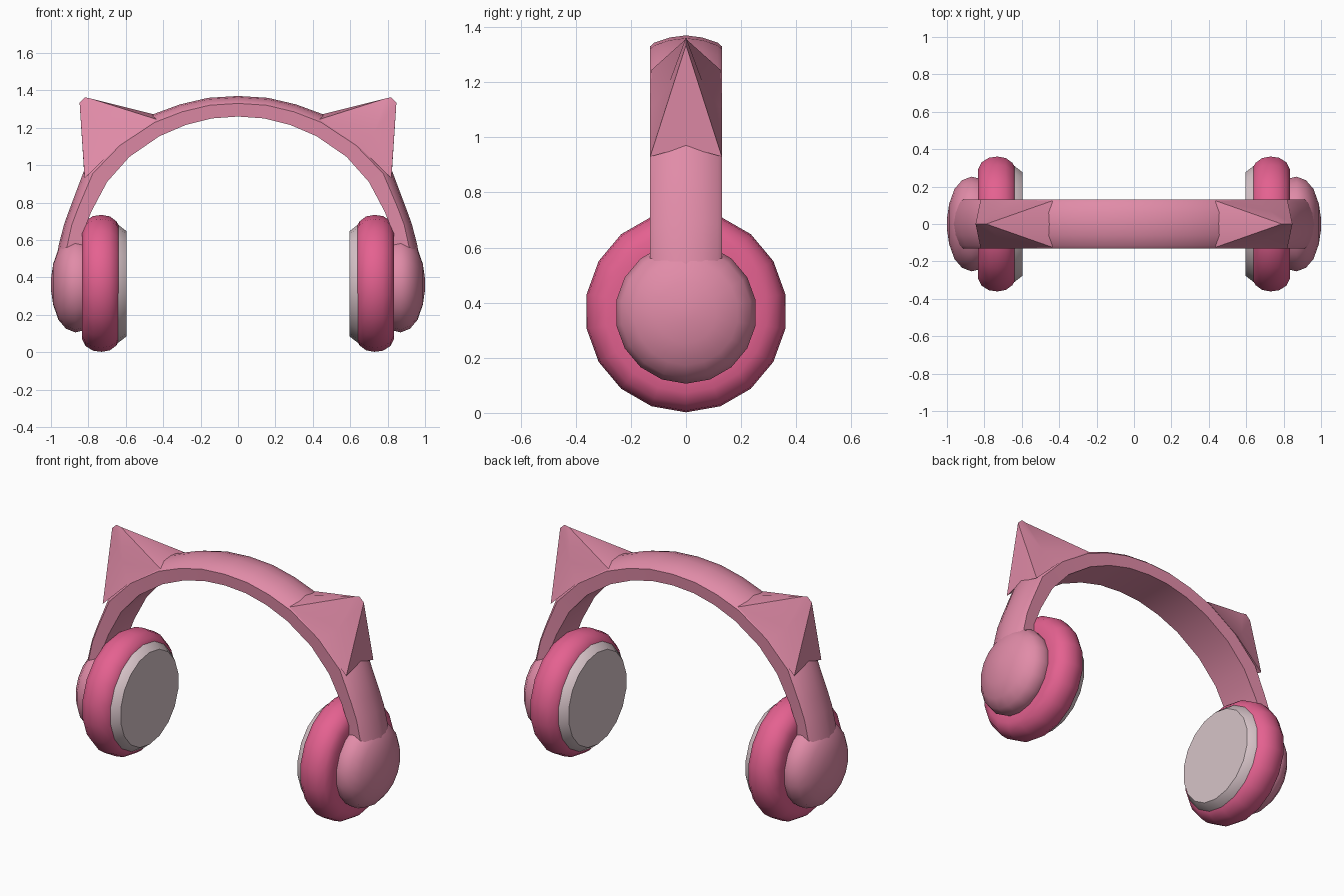
import bpy, bmesh, math

if "Cube" in bpy.data.objects:
    bpy.data.objects.remove(bpy.data.objects["Cube"])


def material(name, rgb):
    m = bpy.data.materials.new(name)
    m.diffuse_color = (*rgb, 1)
    m.use_nodes = True
    m.node_tree.nodes["Principled BSDF"].inputs["Base Color"].default_value = m.diffuse_color
    return m


SOFT = material("soft pink", (0.75, 0.26, 0.39))
HOT = material("hot pink", (0.78, 0.12, 0.28))
GREY = material("pale grey", (0.68, 0.55, 0.58))


def finish(bm, name, mat, angle=35):
    bmesh.ops.recalc_face_normals(bm, faces=bm.faces)
    me = bpy.data.meshes.new(name)
    bm.to_mesh(me)
    bm.free()
    me.materials.append(mat)
    for p in me.polygons:
        p.use_smooth = True
    me.set_sharp_from_angle(angle=math.radians(angle))
    ob = bpy.data.objects.new(name, me)
    bpy.context.collection.objects.link(ob)
    return ob


def lathe(name, profile, mat, side, zc, n=18):
    """Revolve (x, radius) points about a horizontal x axis at height zc."""
    bm = bmesh.new()
    rings = []
    for x, r in profile:
        rings.append([bm.verts.new((side * x, r * math.sin(2 * math.pi * i / n),
                                    zc - r * math.cos(2 * math.pi * i / n))) for i in range(n)])
    for a, b in zip(rings, rings[1:]):
        for i in range(n):
            j = (i + 1) % n
            bm.faces.new((a[i], a[j], b[j], b[i]))
    bm.faces.new(rings[0])
    bm.faces.new(rings[-1])
    return finish(bm, name, mat)


# Headband: swept section between an inner and an outer arch
inner = [(0, 1.26), (0.14, 1.25), (0.28, 1.215), (0.42, 1.155), (0.58, 1.045),
         (0.70, 0.91), (0.785, 0.75), (0.82, 0.66), (0.835, 0.55), (0.84, 0.40)]
outer = [(0, 1.37), (0.16, 1.36), (0.31, 1.325), (0.46, 1.27), (0.66, 1.14),
         (0.82, 0.98), (0.895, 0.78), (0.928, 0.69), (0.957, 0.58), (0.985, 0.43)]
section = [(-0.125, 1), (-0.13, 0.36), (-0.115, 0.24), (-0.06, 0.07), (0, 0),
           (0.06, 0.07), (0.115, 0.24), (0.13, 0.36), (0.125, 1)]   # (y, depth)
half = list(zip(inner, outer))
stations = [((-i[0], i[1]), (-o[0], o[1])) for i, o in half[:0:-1]] + half
bm = bmesh.new()
rows = []
for i, o in stations:
    rows.append([bm.verts.new((o[0] + (i[0] - o[0]) * d, y, o[1] + (i[1] - o[1]) * d))
                 for y, d in section])
k = len(section)
for a, b in zip(rows, rows[1:]):
    for i in range(k):
        j = (i + 1) % k
        bm.faces.new((a[i], a[j], b[j], b[i]))
bm.faces.new(rows[0])
bm.faces.new(rows[-1])
finish(bm, "headband", SOFT)

for side, label in ((-1, "left"), (1, "right")):
    # Cat ear: pyramid with a blunt tip and dished front and back
    bm = bmesh.new()

    def v(x, y, z):
        return bm.verts.new((side * x, y, z))

    tip = [v(0.79, 0, 1.357), v(0.818, 0, 1.363), v(0.847, 0, 1.335)]
    top_mid, low_mid = v(0.45, 0, 1.272), v(0.823, 0, 0.965)
    for s in (-1, 1):
        top = v(0.435, s * 0.125, 1.245)
        low = v(0.82, s * 0.13, 0.93)
        base = v(0.645, s * 0.13, 1.10)
        dish = v(0.73, s * 0.068, 1.18)
        loop = [top, base, low, tip[2], tip[1], tip[0]]
        for a, b in zip(loop, loop[1:] + loop[:1]):
            bm.faces.new((a, b, dish))
        bm.faces.new((top_mid, top, tip[0]))
        bm.faces.new((low, low_mid, tip[2]))
        bm.faces.new((top, top_mid, low_mid, low, base))   # hidden underside
    finish(bm, label + "_cat_ear", SOFT, 30)

    # Outer cup shell
    lathe(label + "_cup_shell",
          [(0.80, 0.245), (0.84, 0.25), (0.87, 0.257), (0.92, 0.237),
           (0.96, 0.19), (0.988, 0.11), (1.0, 0.03)], SOFT, side, 0.363)
    # Ear cushion
    lathe(label + "_cushion",
          [(0.835, 0.24), (0.835, 0.295), (0.815, 0.335), (0.775, 0.36), (0.73, 0.366),
           (0.685, 0.358), (0.65, 0.332), (0.632, 0.30)], HOT, side, 0.368)
    # Inner pad
    lathe(label + "_inner_pad",
          [(0.66, 0.318), (0.638, 0.314), (0.595, 0.28)], GREY, side, 0.366)
